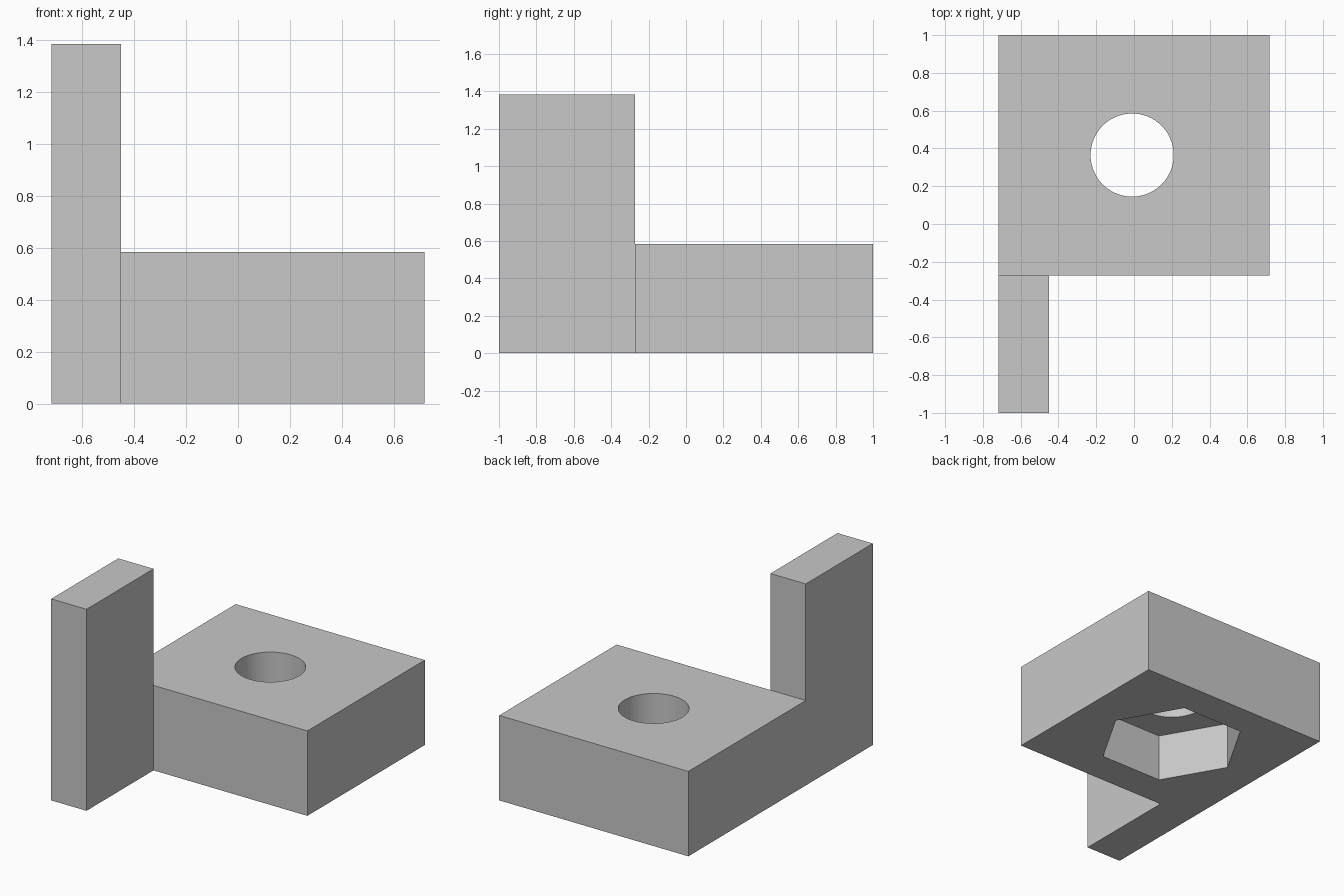
import bpy
import bmesh
from math import radians
from mathutils import Matrix

if "Cube" in bpy.data.objects:
    bpy.data.objects.remove(bpy.data.objects["Cube"], do_unlink=True)

# Main dimensions
HALF_X, HALF_Y = 0.718, 1.0
TAB_X, STEP_Y = -0.45, -0.273
BLOCK_H, TAB_H = 0.583, 1.383
HOLE_X, HOLE_Y = -0.01, 0.365
HOLE_R, HEX_R, HEX_DEPTH = 0.22, 0.468, 0.325

grey = bpy.data.materials.new("light_grey")
grey.use_nodes = True
colour = (0.58, 0.58, 0.58, 1)
grey.diffuse_color = colour
grey.node_tree.nodes["Principled BSDF"].inputs["Base Color"].default_value = colour


def make_object(name, bm):
    bmesh.ops.recalc_face_normals(bm, faces=bm.faces)
    mesh = bpy.data.meshes.new(name)
    bm.to_mesh(mesh)
    bm.free()
    mesh.materials.append(grey)
    obj = bpy.data.objects.new(name, mesh)
    bpy.context.collection.objects.link(obj)
    return obj


def raise_faces(bm, faces, height):
    """Extrude faces straight up and return the raised faces."""
    result = bmesh.ops.extrude_face_region(bm, geom=faces)["geom"]
    verts = [g for g in result if isinstance(g, bmesh.types.BMVert)]
    bmesh.ops.translate(bm, verts=verts, vec=(0, 0, height))
    return [g for g in result if isinstance(g, bmesh.types.BMFace)]


def make_cutter(name, sides, radius, bottom, top):
    bm = bmesh.new()
    bmesh.ops.create_cone(
        bm, cap_ends=True, segments=sides, radius1=radius, radius2=radius,
        depth=top - bottom,
        matrix=Matrix.Translation((HOLE_X, HOLE_Y, (bottom + top) / 2)))
    # First vertex of the pocket lies on the x axis
    if sides == 6:
        v = max(bm.verts, key=lambda p: p.co.x)
        if abs(v.co.y - HOLE_Y) > radius / 4:
            bmesh.ops.rotate(bm, verts=bm.verts, cent=(HOLE_X, HOLE_Y, 0),
                             matrix=Matrix.Rotation(radians(30), 3, "Z"))
    cutter = make_object(name, bm)
    cutter.hide_render = True
    return cutter


# Body: plan of block and tab, raised together, then the tab raised further
bm = bmesh.new()
corner = bm.verts.new((-HALF_X, STEP_Y, 0))
inner = bm.verts.new((TAB_X, STEP_Y, 0))
block = [bm.verts.new((x, y, 0)) for x, y in
         ((HALF_X, STEP_Y), (HALF_X, HALF_Y), (-HALF_X, HALF_Y))]
tab = [bm.verts.new((x, -HALF_Y, 0)) for x in (-HALF_X, TAB_X)]
plan = [bm.faces.new([corner, inner] + block),
        bm.faces.new([corner] + tab + [inner])]
tops = raise_faces(bm, plan, BLOCK_H)
tab_top = min(tops, key=lambda f: f.calc_center_median().y)
raise_faces(bm, [tab_top], TAB_H - BLOCK_H)
bmesh.ops.dissolve_limit(bm, angle_limit=radians(1), verts=bm.verts, edges=bm.edges)
body = make_object("block_with_tab", bm)

# Round through hole and hexagonal pocket underneath
cutters = [make_cutter("hole_cutter", 96, HOLE_R, -0.1, BLOCK_H + 0.1),
           make_cutter("pocket_cutter", 6, HEX_R, -0.1, HEX_DEPTH)]

bpy.ops.object.select_all(action="DESELECT")
bpy.context.view_layer.objects.active = body
body.select_set(True)
for cutter in cutters:
    mod = body.modifiers.new(cutter.name, "BOOLEAN")
    mod.operation = "DIFFERENCE"
    mod.solver = "EXACT"
    mod.object = cutter
    bpy.ops.object.modifier_apply(modifier=mod.name)
    bpy.data.objects.remove(cutter, do_unlink=True)

bpy.ops.object.shade_smooth_by_angle(angle=radians(30))
